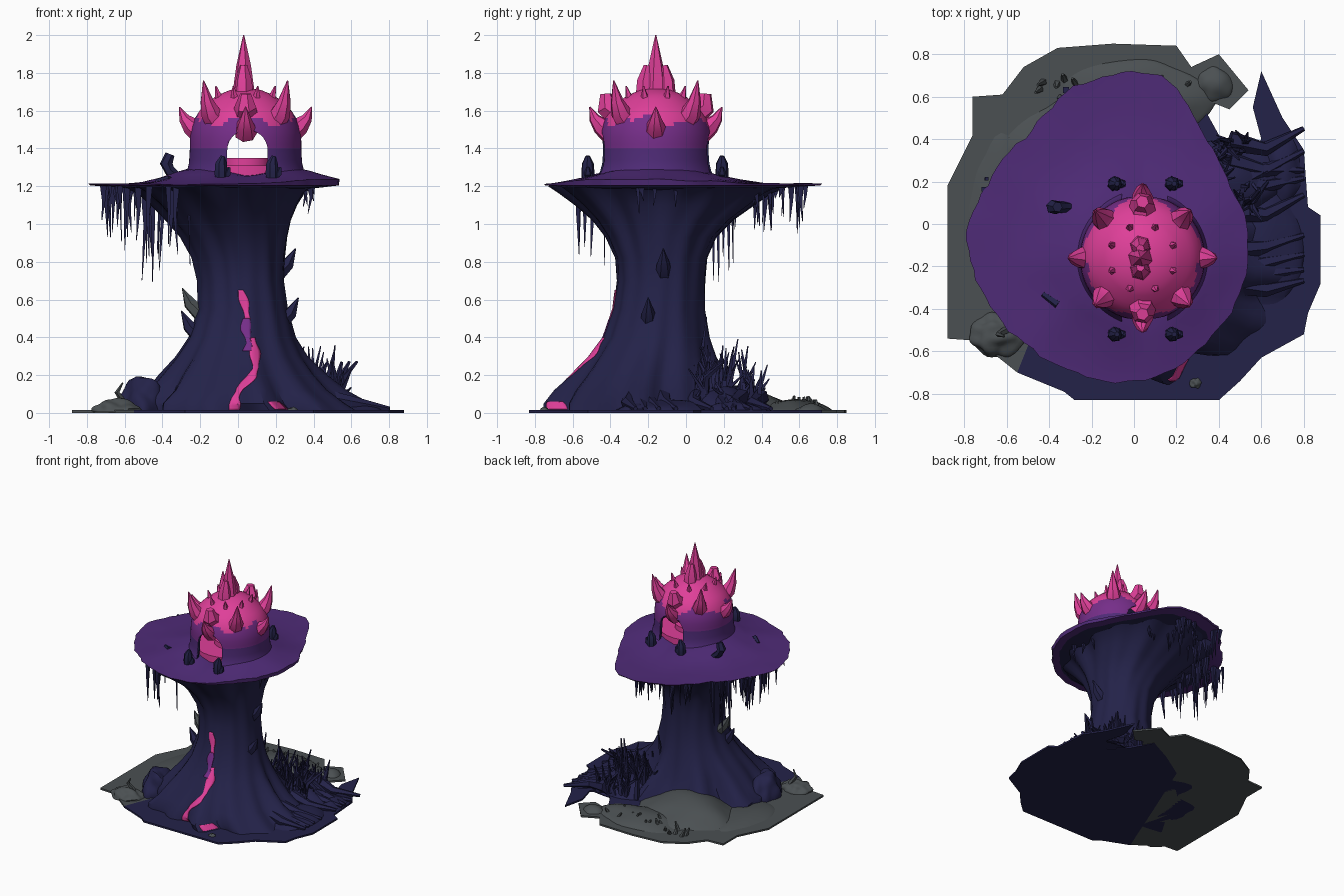
import bpy, bmesh, math, random
from mathutils import Vector, noise
from mathutils.bvhtree import BVHTree

random.seed(4)
rnd = random.uniform
if "Cube" in bpy.data.objects:
    bpy.data.objects.remove(bpy.data.objects["Cube"])


def material(name, rgb):
    m = bpy.data.materials.new(name)
    m.use_nodes = True
    m.diffuse_color = (*rgb, 1)
    bsdf = m.node_tree.nodes["Principled BSDF"]
    bsdf.inputs["Base Color"].default_value = (*rgb, 1)
    bsdf.inputs["Roughness"].default_value = 0.9
    return m


PINK = material("hot pink", (.74, .05, .32))
VIOLET = material("violet", (.18, .027, .25))
PURPLE = material("deep purple", (.078, .024, .185))
NAVY = material("dark navy", (.017, .016, .066))
GRAY = material("stone gray", (.07, .08, .085))


def finish(name, bm, mats, rule=None):
    """Turn a bmesh into a shaded object, colouring faces by a rule."""
    bmesh.ops.recalc_face_normals(bm, faces=bm.faces[:])
    me = bpy.data.meshes.new(name)
    bm.to_mesh(me)
    bm.free()
    ob = bpy.data.objects.new(name, me)
    bpy.context.collection.objects.link(ob)
    for m in mats:
        me.materials.append(m)
    if rule:
        colour(ob, rule)
    bpy.ops.object.select_all(action='DESELECT')
    ob.select_set(True)
    bpy.context.view_layer.objects.active = ob
    bpy.ops.object.shade_smooth_by_angle(angle=math.radians(35))
    return ob


def colour(ob, rule):
    for p in ob.data.polygons:
        p.material_index = rule(p.center, p.normal)


def loft(bm, rings, close=False):
    """Bridge rings of points; close joins last to first, else both ends are capped."""
    rows = [[bm.verts.new(p) for p in r] for r in rings]
    n = len(rows[0])
    pairs = list(zip(rows, rows[1:])) + ([(rows[-1], rows[0])] if close else [])
    for a, b in pairs:
        for i in range(n):
            j = (i + 1) % n
            bm.faces.new((a[i], a[j], b[j], b[i]))
    if not close:
        bm.faces.new(rows[0])
        bm.faces.new(rows[-1])


def branch(bm, pts, radii, n=5):
    """Tapered tube through points: spikes, drips, twigs and roots."""
    pts = [Vector(p) for p in pts]
    side = (pts[-1] - pts[0]).orthogonal().normalized()
    rings = []
    for i, (p, r) in enumerate(zip(pts, radii)):
        t = (pts[min(i + 1, len(pts) - 1)] - pts[max(i - 1, 0)]).normalized()
        u = (side - t * side.dot(t)).normalized()
        v = t.cross(u)
        rings.append([p + r * (u * math.cos(a) + v * math.sin(a))
                      for a in (math.tau * k / n for k in range(n))])
    loft(bm, rings)


def resample(outline, count):
    """Evenly spaced points along a closed outline."""
    pts = [Vector(p) for p in outline]
    segs = list(zip(pts, pts[1:] + pts[:1]))
    total = sum((b - a).length for a, b in segs)
    out = []
    for k in range(count):
        d = total * k / count
        for a, b in segs:
            if d <= (b - a).length:
                out.append(a.lerp(b, d / (b - a).length))
                break
            d -= (b - a).length
    return out


# Trunk: flared sections as height, x range, y range, with root flutes
sections = [(0, -.62, .74, -.72, .34), (.05, -.6, .66, -.71, .3), (.12, -.5, .55, -.66, .25),
            (.2, -.43, .46, -.585, .2), (.3, -.335, .365, -.505, .16), (.4, -.265, .305, -.435, .13),
            (.55, -.215, .265, -.385, .105), (.7, -.215, .245, -.365, .105), (.82, -.24, .25, -.375, .115),
            (.93, -.3, .265, -.425, .165), (1.02, -.38, .29, -.49, .255), (1.1, -.46, .33, -.575, .37),
            (1.16, -.53, .37, -.65, .46), (1.2, -.61, .42, -.705, .55)]
N = 80
rings = []
for z, x0, x1, y0, y1 in sections:
    amp = .035 + .1 * max(0, 1 - z / .35) + .1 * max(0, z - .85)
    ring = []
    for k in range(N):
        a = math.tau * k / N
        f = 1 + amp * (.5 * math.cos(9 * a + 3 * z) + .4 * math.cos(14 * a + 1 - 2 * z)
                       + .8 * noise.noise((3 * math.cos(a), 3 * math.sin(a), 3 * z))) - amp * .4
        ring.append(((x0 + x1) / 2 + (x1 - x0) / 2 * f * math.cos(a),
                     (y0 + y1) / 2 + (y1 - y0) / 2 * f * math.sin(a), z))
    rings.append(ring)
bm = bmesh.new()
loft(bm, rings)
bmesh.ops.recalc_face_normals(bm, faces=bm.faces[:])
trunk_tree = BVHTree.FromBMesh(bm)
finish("trunk", bm, [NAVY])


# Glowing streams laid onto the trunk front
def stream(name, path, width, mat):
    bm = bmesh.new()
    rows = []
    for (xa, za), (xb, zb) in zip(path, path[1:]):
        for s in range(7):
            x, z = xa + (xb - xa) * s / 6, za + (zb - za) * s / 6
            w = width * (.85 + .3 * math.sin(45 * z))
            row = []
            for i in range(5):
                q = x + w * (i / 4 - .5)
                hit = trunk_tree.ray_cast(Vector((q, -2, z)), Vector((0, 1, 0)))[0]
                row.append(bm.verts.new((q, hit.y - .006, z)))
            rows.append(row)
    for a, b in zip(rows, rows[1:]):
        for i in range(4):
            bm.faces.new((a[i], a[i + 1], b[i + 1], b[i]))
    bmesh.ops.remove_doubles(bm, verts=bm.verts[:], dist=.0005)
    ob = finish(name, bm, [mat])
    ob.modifiers.new("thickness", 'SOLIDIFY').thickness = .006


stream("upper_stream", [(.015, .65), (.035, .58), (.05, .5)], .045, PINK)
stream("middle_stream", [(.045, .5), (.04, .44), (.06, .37), (.05, .33)], .05, VIOLET)
stream("lower_stream", [(.075, .4), (.09, .33), (.095, .24), (.07, .19), (.01, .13), (-.015, .08),
                        (-.02, .015)], .052, PINK)
stream("side_stream", [(.19, .06), (.21, .04), (.23, .02)], .06, PINK)

# Cap: pear-shaped brim, rising to the dome mostly on its left and right
cap_outline = [(-.15, .7), (0, .73), (.12, .7), (.22, .62), (.32, .45), (.42, .25), (.52, .05),
               (.54, -.1), (.53, -.25), (.47, -.4), (.35, -.55), (.2, -.68), (.05, -.74), (-.15, -.75),
               (-.4, -.65), (-.6, -.5), (-.7, -.35), (-.78, -.18), (-.79, 0), (-.72, .15), (-.6, .32),
               (-.45, .48), (-.3, .64)]
CX, CY = .04, -.16
centre = Vector((CX, CY))
rim = [p + (p - centre) * rnd(-.012, .012) for p in resample(cap_outline, 90)]


def cap_ring(t, lower):
    out = []
    for p in rim:
        q = centre.lerp(p, t)
        d = (q - centre).length
        rise = .045 + .04 * abs(q.x - CX) / d
        z = 1.213 + rise * min(1, max(0, (.64 - d) / .34)) ** 1.6
        z += .008 * noise.noise((q.x * 5, q.y * 5, 0))
        out.append((q.x, q.y, 1.205 - .06 * (1 - t) if lower else z))
    return out


bm = bmesh.new()
loft(bm, [cap_ring(t, True) for t in (.4, .7, .88, .99)]
     + [cap_ring(t, False) for t in (1, .93, .8, .68, .56, .45, .35, .2)])
finish("cap", bm, [PURPLE, NAVY], lambda c, n: int(n.z < -.2 and c.z < 1.198))

# Dome shell with an arched passage from front to back
outer = [(.33, 1.24), (.31, 1.28), (.3, 1.32), (.297, 1.36), (.295, 1.4), (.295, 1.44), (.292, 1.48),
         (.283, 1.52), (.268, 1.56), (.243, 1.6), (.203, 1.64), (.153, 1.68), (.08, 1.71), (.005, 1.72)]
halves = [((a + c) / 2, (b + d) / 2) for (a, b), (c, d) in zip(outer, outer[1:])]
outer = sorted(outer + halves, key=lambda p: p[1])
inner = [(max(r - .025, .004), z - .022 if z > 1.5 else z) for r, z in reversed(outer)]
bm = bmesh.new()
loft(bm, [[(CX + r * math.cos(math.tau * k / 72), CY + r * math.sin(math.tau * k / 72), z)
           for k in range(72)] for r, z in outer + inner], close=True)
dome = finish("dome", bm, [PINK, VIOLET, PURPLE, NAVY])
arch = [(.107, 1.2)] + [(.107 * math.cos(a), 1.39 + .107 * math.sin(a))
                        for a in (math.pi * k / 14 for k in range(15))] + [(-.107, 1.2)]
bm = bmesh.new()
loft(bm, [[(x + .05, y, z) for x, z in arch] for y in (-.8, .5)])
cutter = finish("arch_cutter", bm, [PINK])
cutter.hide_render = True
cut = dome.modifiers.new("passage", 'BOOLEAN')
cut.object, cut.operation, cut.solver = cutter, 'DIFFERENCE', 'EXACT'
bpy.context.view_layer.objects.active = dome
bpy.ops.object.modifier_apply(modifier="passage")
bpy.data.objects.remove(cutter)


def dome_rule(c, n):
    out = (c - Vector((CX, CY, 1.35))).normalized()
    if n.dot(out) < -.3:
        return 3
    a = math.atan2(c.y - CY, c.x - CX)
    wave = .022 * math.sin(5 * a) + .012 * math.sin(11 * a)
    return 0 if c.z + wave > 1.545 else 1 if c.z > 1.39 else 2


colour(dome, dome_rule)
bm = bmesh.new()
for y, z, r in ((CY, 1.31, .265), (CY + .02, 1.35, .13)):
    branch(bm, [(CX, y, 1.22), (CX, y, z)], [r, r], 24)
finish("inner_floor", bm, [PINK])

# Dome spikes: stacked crown, four diagonal, four cardinal, small studs
bm = bmesh.new()
for dy in (-.055, .055):
    branch(bm, [(CX - .01, CY + dy, 1.66), (CX - .01, CY + dy, 1.76), (CX - .01, CY + dy * .8, 1.84)],
           [.055, .045, .02], 6)
branch(bm, [(CX - .01, CY, 1.7), (CX - .01, CY, 1.84), (.03, CY, 2)], [.06, .04, .003], 6)
for k in range(8):
    a = math.tau * k / 8
    d = Vector((math.cos(a), math.sin(a), 0))
    o = Vector((CX, CY, 0))
    if k % 2:
        path, radii = [(.2, 1.53), (.265, 1.59), (.29, 1.65), (.315, 1.76)], [.066, .054, .035, .003]
    else:
        path, radii = [(.24, 1.48), (.29, 1.52), (.325, 1.56), (.35, 1.62)], [.06, .05, .03, .003]
    branch(bm, [o + d * r + Vector((0, 0, z)) for r, z in path], radii, 7)
    b = a + math.tau / 16
    e = Vector((math.cos(b), math.sin(b), 0))
    branch(bm, [o + e * .15 + Vector((0, 0, 1.66)), o + e * .17 + Vector((0, 0, 1.73))], [.024, .004], 5)
for s in (-1, 1):
    branch(bm, [(CX, CY + s * .2, 1.58), (CX, CY + s * .26, 1.62), (CX, CY + s * .265, 1.69)],
           [.07, .058, .03], 6)
finish("dome_spikes", bm, [PINK])

# Buds beside both doorways and a stub on the brim
bm = bmesh.new()
for x in (-.09, .18):
    for y in (-.52, .19):
        branch(bm, [(x, y, 1.21), (x, y, 1.27), (x, y, 1.32), (x + .01, y, 1.36)],
               [.03, .036, .032, .012], 7)
        branch(bm, [(x, y, 1.24), (x + .035, y, 1.27), (x + .045, y, 1.3)], [.02, .022, .008])
branch(bm, [(-.28, .08, 1.22), (-.36, .08, 1.28), (-.38, .08, 1.32), (-.36, .08, 1.37)],
       [.02, .03, .035, .025], 6)
branch(bm, [(-.43, -.33, 1.225), (-.36, -.38, 1.235)], [.014, .022], 5)
finish("buds", bm, [NAVY])

# Hanging drips below the brim, in clumps
bm = bmesh.new()
clumps = [(-.62, -.05, .1, .28, 26, .28), (-.5, .12, .1, .16, 14, .5), (-.15, .5, .22, .14, 26, .24),
          (.2, .4, .1, .1, 6, .15), (.38, -.1, .04, .2, 5, .15), (-.35, -.5, .12, .08, 7, .4)]
for x, y, w, h, count, drop in clumps:
    for _ in range(count):
        px, py = x + rnd(-w, w), y + rnd(-h, h)
        length = drop * rnd(.25, 1.05)
        r = rnd(.006, .015)
        branch(bm, [(px, py, 1.205), (px + rnd(-.01, .01), py, 1.2 - length * .4),
                    (px + rnd(-.01, .01), py + rnd(-.01, .01), 1.2 - length)], [r * 1.8, r, .002], 4)
finish("hanging_drips", bm, [NAVY])


# Thorns on the trunk sides
def thorns(name, spots, mat):
    bm = bmesh.new()
    for x, y, z, s in spots:
        branch(bm, [(x - s * .04, y, z - .05), (x + s * .03, y, z + .02), (x + s * .07, y, z + .1)],
               [.045, .035, .003], 6)
    finish(name, bm, [mat])


thorns("thorns", [(-.23, -.2, .44, -1), (.235, -.12, .77, 1), (.25, -.2, .51, 1)], NAVY)
thorns("pale_thorn", [(-.225, -.15, .56, -1)], GRAY)

# Ground plates: dark soil and gray stone
soil = [(-.55, -.7), (-.33, -.79), (-.28, -.83), (.4, -.83), (.5, -.74), (.6, -.63), (.8, -.52),
        (.82, -.42), (.88, -.28), (.88, .04), (.82, .08), (.8, .35), (.7, .5), (.6, .72), (.56, .55),
        (.6, .4), (.52, .3), (.4, .42), (.3, .6), (.1, .5), (-.12, .36), (-.35, -.2)]
stone = [(-.55, -.7), (-.6, -.66), (-.74, -.55), (-.88, -.54), (-.88, .18), (-.76, .42), (-.76, .6),
         (-.62, .61), (-.52, .74), (-.36, .83), (-.1, .85), (.2, .84), (.27, .74), (.4, .8), (.54, .63),
         (.45, .54), (.3, .6), (.1, .5), (-.12, .36), (-.35, -.2)]
for name, outline, mat in (("soil_plate", soil, NAVY), ("stone_plate", stone, GRAY)):
    bm = bmesh.new()
    loft(bm, [[(x, y, z) for x, y in outline] for z in (0, .014)])
    finish(name, bm, [mat])


# Boulders (power 1) and gentle terrain swells (power 2), flattened against the ground
def mound(name, x, y, rx, ry, h, mat, power=2):
    bm = bmesh.new()
    bmesh.ops.create_icosphere(bm, subdivisions=4, radius=1)
    for v in bm.verts:
        k = 1 + .3 / power * noise.noise(v.co * 1.7 + Vector((x * 9, y * 9, 0)))
        v.co = (x + v.co.x * rx * k, y + v.co.y * ry * k, max(.004, max(0, v.co.z) ** power * h * k))
    finish(name, bm, [mat])


mound("boulder", -.5, -.3, .13, .16, .2, NAVY, 1)
mound("small_boulder", -.64, -.52, .12, .1, .075, GRAY, 1)
mound("pebble_mound", .29, -.75, .03, .03, .03, GRAY, 1)
for x, y, rx, ry, h in ((-.22, .28, .42, .34, .14), (-.6, .1, .2, .36, .05), (0, .58, .38, .2, .08),
                        (.38, .66, .1, .09, .05)):
    mound("stone_swell", x, y, rx, ry, h, GRAY)
for x, y, rx, ry, h in ((.6, -.1, .22, .34, .07), (.42, .2, .3, .2, .14), (.7, .25, .1, .18, .06)):
    mound("soil_swell", x, y, rx, ry, h, NAVY)

# Thicket of bent twigs, stumps and creeping roots behind the trunk
bm = bmesh.new()
for _ in range(55):
    x, y = rnd(.15, .56), rnd(.06, .4)
    h = rnd(.14, .45) * (1.1 - .6 * x) * (1.2 - y)
    p = [(x, y, .02), (x + rnd(-.03, .03), y + rnd(-.03, .03), h * .5),
         (x + rnd(-.06, .06), y + rnd(-.05, .05), h)]
    branch(bm, p, [.022, .016, .004], 4)
    branch(bm, [p[1], (x + rnd(-.09, .09), y + rnd(-.07, .07), h * .8)], [.013, .004], 4)
for dx in (-.05, 0, .04, .08):
    branch(bm, [(.52, .1, .05), (.53 + dx * .4, .11, .19), (.55 + dx, .12 + dx, .27)], [.022, .018, .008], 5)
for _ in range(9):
    y = rnd(-.35, .4)
    branch(bm, [(.45, y, .08), (.62, y + rnd(-.05, .1), .05), (.8, y + rnd(0, .1), .022)], [.05, .035, .012], 6)
finish("thicket", bm, [NAVY])

# Pebbles and sprouts on the stone side
bm = bmesh.new()
for _ in range(18):
    x, y = rnd(-.56, .25), rnd(.55, .7)
    branch(bm, [(x, y, .01), (x + rnd(-.04, .04), y + rnd(-.03, .03), rnd(.05, .09))], [.018, .007], 5)
branch(bm, [(-.6, -.5, .05), (-.64, -.52, .11), (-.61, -.53, .16)], [.02, .014, .004], 5)
finish("pebbles", bm, [GRAY])
